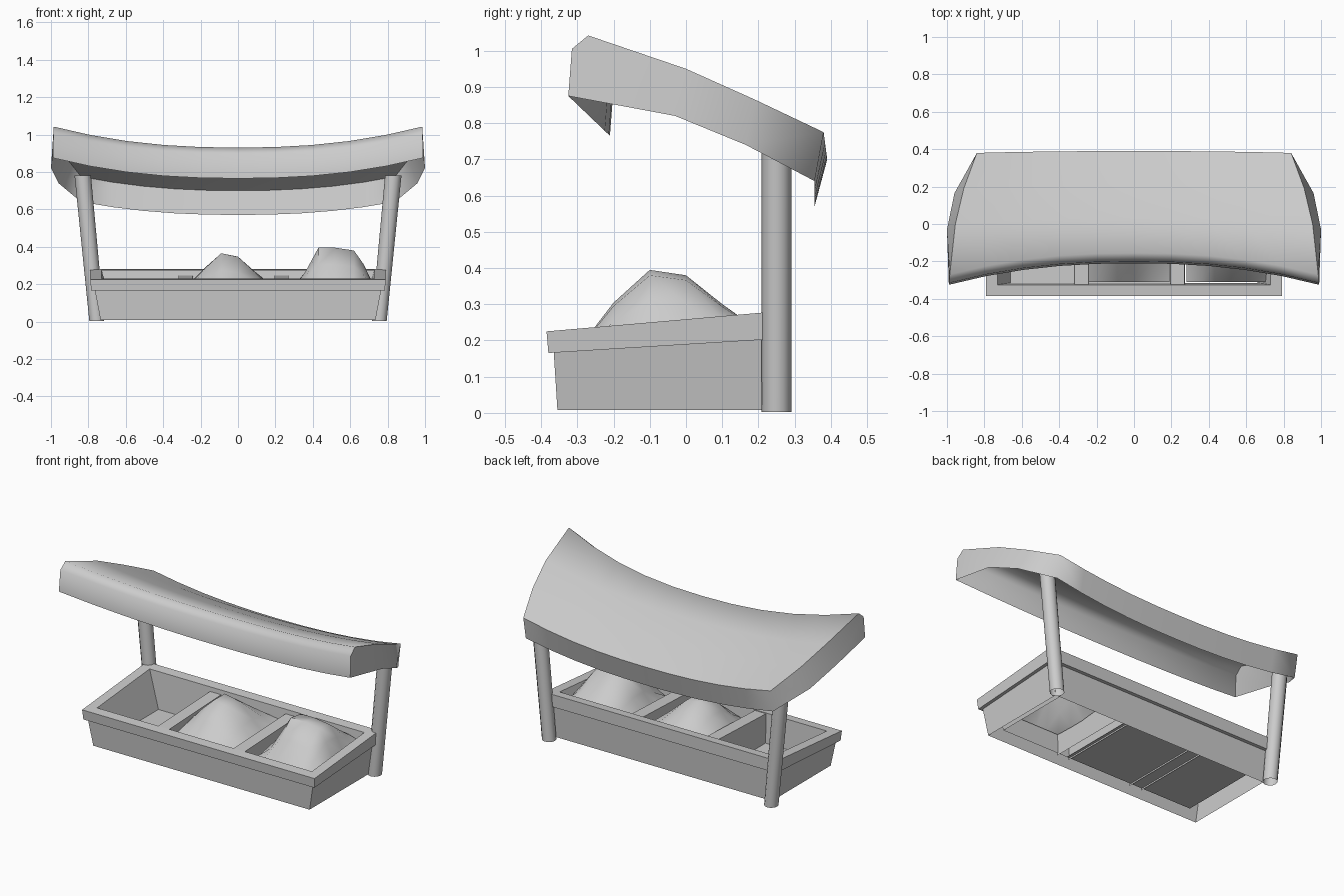
import bpy, math

if "Cube" in bpy.data.objects:
    bpy.data.objects.remove(bpy.data.objects["Cube"])


def make(name, verts, faces, angle=None):
    mesh = bpy.data.meshes.new(name)
    mesh.from_pydata(verts, [], faces)
    mesh.update()
    ob = bpy.data.objects.new(name, mesh)
    bpy.context.collection.objects.link(ob)
    bpy.ops.object.select_all(action='DESELECT')
    ob.select_set(True)
    bpy.context.view_layer.objects.active = ob
    bpy.ops.object.mode_set(mode='EDIT')
    bpy.ops.mesh.select_all(action='SELECT')
    bpy.ops.mesh.normals_make_consistent(inside=False)
    bpy.ops.object.mode_set(mode='OBJECT')
    if angle:
        bpy.ops.object.shade_smooth_by_angle(angle=math.radians(angle))
    return ob


def grid_faces(rows, cols, wrap=False):
    n = cols if wrap else cols - 1
    return [(r * cols + c, r * cols + (c + 1) % cols,
             (r + 1) * cols + (c + 1) % cols, (r + 1) * cols + c)
            for r in range(rows - 1) for c in range(n)]


def rim_z(y):
    return 0.225 + 0.087 * (y + 0.385)


# Tray: tapered walls, overhanging rim sloping to the front, deep inner walls
FLOOR = 0.05
loops = [  # half width, front y, back y, z at y = -0.385, slope of z along y
    (0.735, -0.355, 0.215, 0.008, 0), (0.765, -0.365, 0.225, 0.165, 0.062),
    (0.785, -0.38, 0.245, 0.165, 0.062), (0.79, -0.385, 0.245, 0.225, 0.087),
    (0.73, -0.325, 0.185, 0.225, 0.087), (0.66, -0.315, 0.17, FLOOR, 0)]
verts = []
for w, f, b, z, slope in loops:
    for x, y in ((-w, f), (w, f), (w, b), (-w, b)):
        verts.append((x, y, z + slope * (y + 0.385)))
make("tray", verts, grid_faces(len(loops), 4, wrap=True))

# Floor under the left and middle compartments
make("tray_floor", [(x, y, FLOOR) for x, y in
     ((-0.66, -0.315), (0.21, -0.315), (0.21, 0.17), (-0.66, 0.17))], [(0, 1, 2, 3)])

# Dividers, open underneath
for i, x in enumerate((-0.28, 0.233)):
    verts = [(x + dx, y, top if top == 0.04 else top + 0.04 * (y + 0.325))
             for y in (-0.323, 0.183)
             for dx, top in ((-0.04, 0.04), (-0.038, 0.227), (0.038, 0.227), (0.04, 0.04))]
    make(f"divider_{i + 1}", verts, grid_faces(2, 4))


# Heaps of goods
def heap(name, height, xs, fx, fy):
    ys = (-0.31, -0.2, -0.1, 0.0, 0.1, 0.175)
    verts = [(x, y, rim_z(y) - 0.07 + height * a * b)
             for y, b in zip(ys, fy) for x, a in zip(xs, fx)]
    make(name, verts, grid_faces(len(ys), len(xs)), 50)


heap("middle_heap", 0.185, (-0.24, -0.17, -0.09, 0.0, 0.1, 0.19),
     (0.2, 0.6, 1, 0.9, 0.4, -0.1), (0.0, 0.55, 1, 0.95, 0.5, 0.15))
heap("right_heap", 0.215, (0.28, 0.36, 0.43, 0.52, 0.62, 0.67, 0.715),
     (-0.1, 0.4, 1, 1, 0.93, 0.6, 0.15), (0.0, 0.62, 1, 0.89, 0.48, 0.2))

# Leaning back posts, open at the bottom
SIDES = 12
for side, s in (("left", -1), ("right", 1)):
    verts = []
    for cx, z, r in ((0.755, 0.003, 0.04), (0.83, 0.78, 0.044)):
        for k in range(SIDES):
            a = math.tau * k / SIDES
            verts.append((s * (cx + r * math.cos(a)), 0.25 + 0.041 * math.sin(a), z))
    faces = grid_faces(2, SIDES, wrap=True) + [tuple(range(SIDES, 2 * SIDES))]
    make(f"{side}_post", verts, faces, 40)

# Canopy: sagging open shell lofted from back skirt to front band
rows = [  # centre (y, z), end (x, y, z)
    ((0.355, 0.57), (0.84, 0.355, 0.64)),
    ((0.39, 0.70), (0.84, 0.38, 0.775)),
    ((0.21, 0.795), (0.91, 0.19, 0.865)),
    ((0.03, 0.87), (0.955, 0.0, 0.95)),
    ((-0.155, 0.93), (0.985, -0.27, 1.042)),
    ((-0.20, 0.895), (0.987, -0.315, 1.005)),
    ((-0.21, 0.765), (0.99, -0.325, 0.875))]
COLS = 11
verts = []
for (cy, cz), (ex, ey, ez) in rows:
    for c in range(COLS):
        u = 2 * c / (COLS - 1) - 1
        t = abs(u) ** 2.3
        verts.append((u * ex, cy + (ey - cy) * t, cz + (ez - cz) * t))
faces = grid_faces(len(rows), COLS)
# Side skirts
for s, col in ((-1, 0), (1, COLS - 1)):
    e = [r * COLS + col for r in range(len(rows))]
    n = len(verts)
    verts += [(s * 0.96, 0.165, 0.74), (s * 1.0, -0.03, 0.82)]
    faces += [(e[1], e[0], n, e[2]), (e[2], n, n + 1, e[3]),
              (e[3], n + 1, e[6], e[5], e[4])]
make("canopy", verts, faces, 61)
